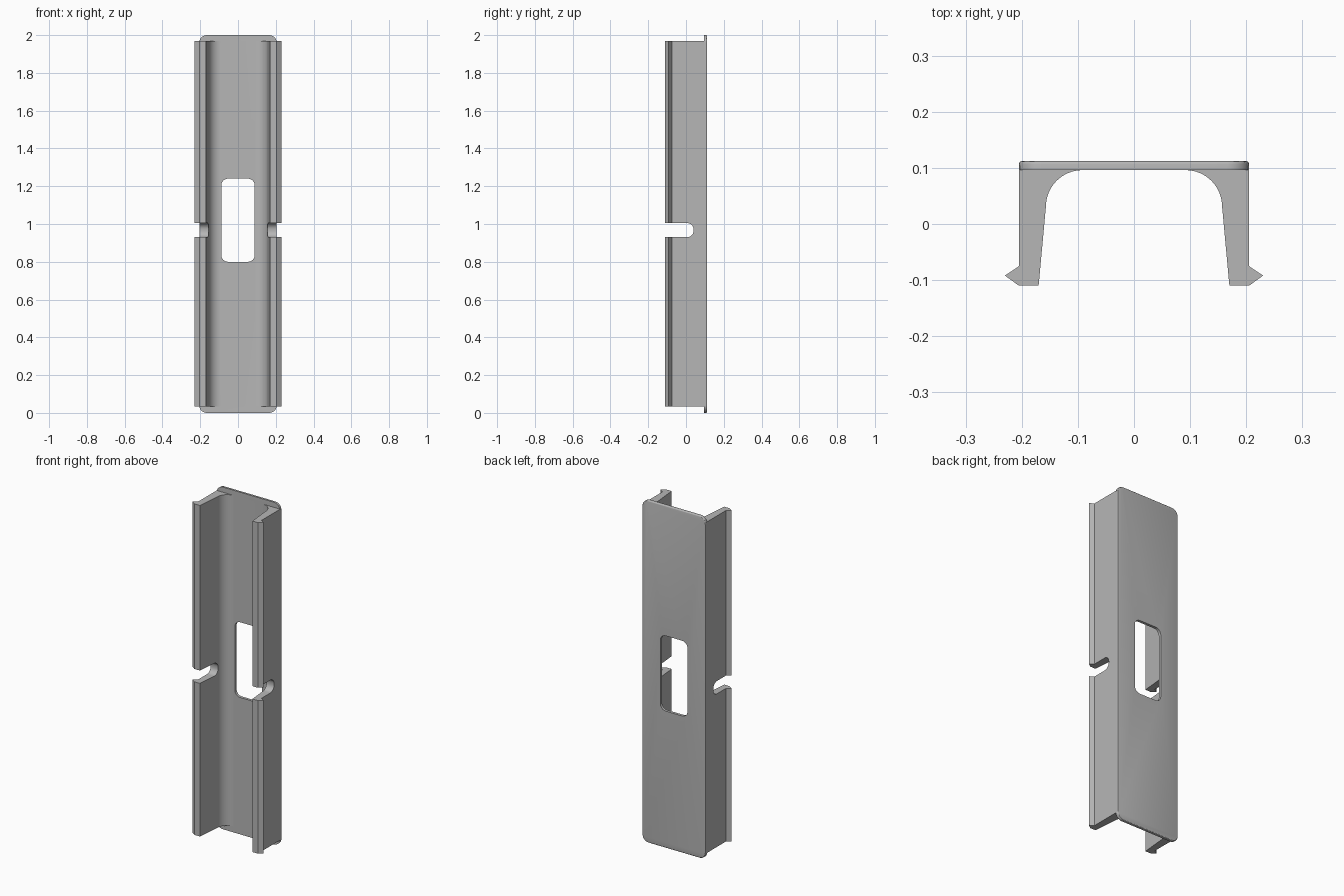
import bpy
import bmesh
from math import sin, cos, pi

cube = bpy.data.objects.get("Cube")
if cube:
    bpy.data.objects.remove(cube, do_unlink=True)

grey = bpy.data.materials.new("plain grey")
grey.use_nodes = True
grey.diffuse_color = (0.47, 0.47, 0.47, 1)
grey.node_tree.nodes["Principled BSDF"].inputs["Base Color"].default_value = grey.diffuse_color


def arc(cx, cy, r, start, end, steps):
    angles = [start + (end - start) * i / steps for i in range(steps + 1)]
    return [(cx + r * cos(a), cy + r * sin(a)) for a in angles]


def rounded_rect(x0, x1, y0, y1, r):
    corners = [(x1 - r, y1 - r), (x0 + r, y1 - r), (x0 + r, y0 + r), (x1 - r, y0 + r)]
    return [p for i, (cx, cy) in enumerate(corners)
            for p in arc(cx, cy, r, i * pi / 2, (i + 1) * pi / 2, 8)]


def prism(name, outline, axis, low, high, bevel=0):
    """Extrude an outline along an axis, optionally rounding the far rim."""
    place = {"x": lambda a, b, t: (t, a, b),
             "y": lambda a, b, t: (a, t, b),
             "z": lambda a, b, t: (a, b, t)}[axis]
    bm = bmesh.new()
    near = [bm.verts.new(place(a, b, low)) for a, b in outline]
    far = [bm.verts.new(place(a, b, high)) for a, b in outline]
    bm.faces.new(near)
    cap = bm.faces.new(far)
    for i in range(len(near)):
        j = (i + 1) % len(near)
        bm.faces.new((near[i], near[j], far[j], far[i]))
    bmesh.ops.recalc_face_normals(bm, faces=bm.faces)
    if bevel:
        bmesh.ops.bevel(bm, geom=list(cap.edges), offset=bevel, segments=3,
                        profile=0.5, affect='EDGES')
    mesh = bpy.data.meshes.new(name)
    bm.to_mesh(mesh)
    bm.free()
    mesh.materials.append(grey)
    obj = bpy.data.objects.new(name, mesh)
    bpy.context.collection.objects.link(obj)
    return obj


def combine(target, tool, operation):
    tool.hide_render = True
    mod = target.modifiers.new(operation.lower(), 'BOOLEAN')
    mod.operation = operation
    mod.solver = 'EXACT'
    mod.object = tool
    bpy.context.view_layer.objects.active = target
    bpy.ops.object.modifier_apply(modifier=mod.name)
    bpy.data.objects.remove(tool, do_unlink=True)


# Back plate with rounded corners and a softened rear rim
channel = prism("clip_channel", rounded_rect(-0.205, 0.205, 0, 2, 0.04),
                "y", 0.096, 0.112, bevel=0.005)

# Side walls: filleted root, tapered inside, pointed snap lip outside
half = [(0.205, 0.104), (0.205, -0.075), (0.23, -0.092), (0.205, -0.11), (0.17, -0.11)]
half += arc(0.092, 0.031, 0.065, 0, pi / 2, 16) + [(0.092, 0.104)]
for side, name in ((1, "left_wall"), (-1, "right_wall")):
    wall = prism(name, [(side * x, y) for x, y in half], "z", 0.035, 1.97)
    combine(channel, wall, 'UNION')

# Window through the plate
combine(channel, prism("window_cutter", rounded_rect(-0.088, 0.088, 0.8, 1.24, 0.035),
                       "y", 0.05, 0.2), 'DIFFERENCE')

# Round-ended slot across both walls
combine(channel, prism("slot_cutter", rounded_rect(-0.2, 0.04, 0.93, 1.005, 0.034),
                       "x", -0.3, 0.3), 'DIFFERENCE')

# Smooth the fillets and keep the edges crisp
bpy.ops.object.select_all(action='DESELECT')
channel.select_set(True)
bpy.context.view_layer.objects.active = channel
bpy.ops.object.shade_smooth_by_angle(angle=pi / 6)
